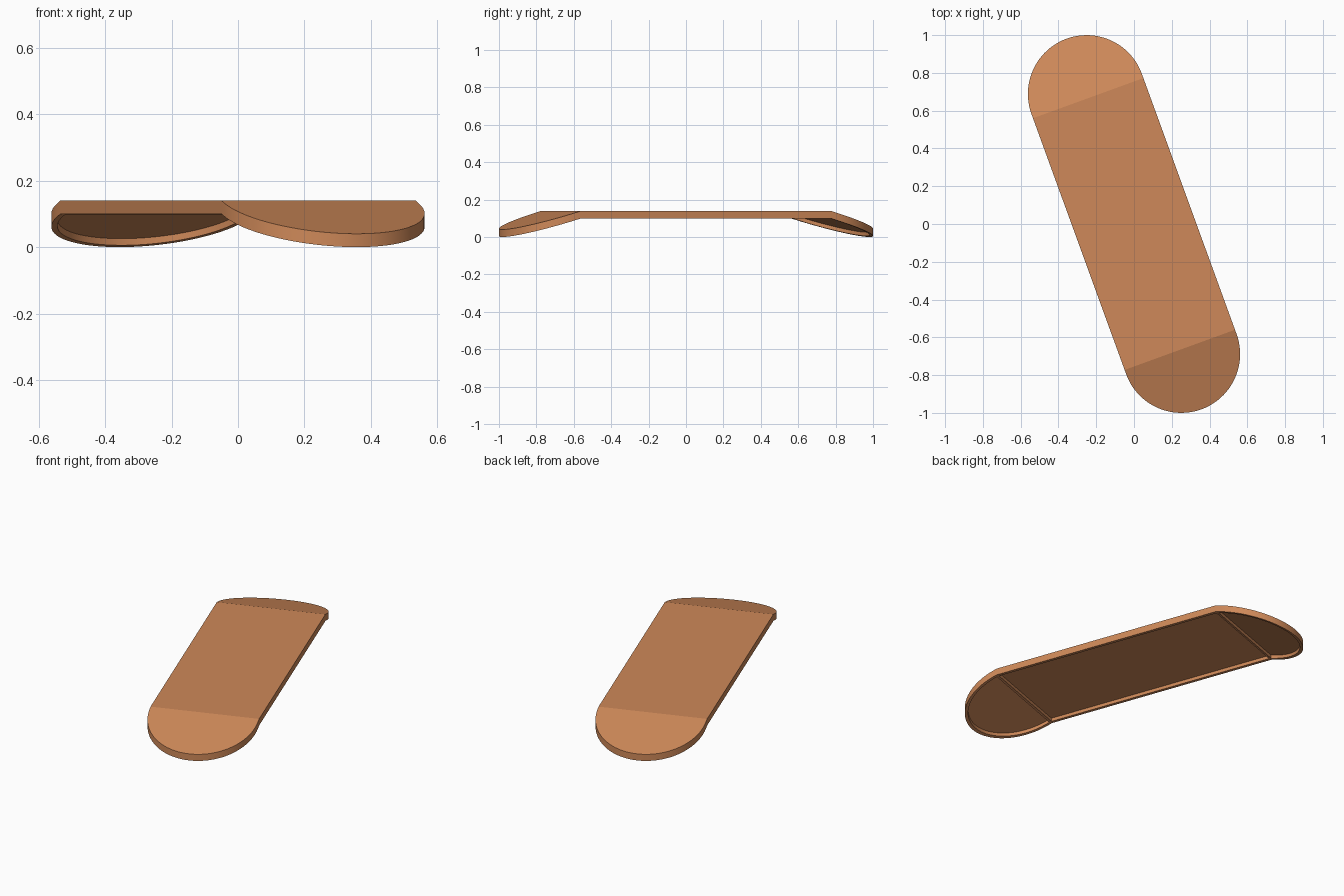
import bpy, bmesh, math

if "Cube" in bpy.data.objects:
    bpy.data.objects.remove(bpy.data.objects["Cube"])

R, HINGE, ARC = 0.311, 0.709, 0.733     # half width, fold position, end arc centre
THICK, BASE, DROP = 0.04, 0.10, 0.10    # plate thickness, flat underside height, end drop
RIM, RIB, DEPTH = 0.018, 0.007, 0.02    # underside rim, half rib at fold, recess depth
ANGLE = math.radians(20)
SEGS = 48


def world(v, s, z):
    # local across (v) / along (s), with the ends sloping down past the folds
    slope = max(0, abs(s) - HINGE) / (ARC + R - HINGE)
    c, k = math.cos(ANGLE), math.sin(ANGLE)
    return (v * c - s * k, v * k + s * c, z + BASE - DROP * slope)


def end_outline(inset, rib, sign):
    w = R - inset
    pts = [(-w, HINGE + rib), (w, HINGE + rib)]
    for i in range(SEGS + 1):
        a = math.pi * i / SEGS
        pts.append((w * math.cos(a), ARC + w * math.sin(a)))
    return [(sign * v, sign * s) for v, s in pts]


def mid_outline(inset, rib):
    w, h = R - inset, HINGE - rib
    return [(-w, -h), (w, -h), (w, h), (-w, h)]


def add_panel(bm, outer, inner, folds):
    # hollow panel: top, outer wall, bottom rim, recess wall, recess floor
    def ring(pts, z):
        return [bm.verts.new(world(v, s, z)) for v, s in pts]
    rings = [ring(outer, THICK), ring(outer, 0), ring(inner, 0), ring(inner, DEPTH)]
    bm.faces.new(rings[0])
    bm.faces.new(rings[3][::-1])
    n = len(outer)
    for level in range(3):
        a, b = rings[level], rings[level + 1]
        for i in range(n):
            j = (i + 1) % n
            if level == 0 and i in folds:
                continue
            bm.faces.new((a[i], b[i], b[j], a[j]))


bm = bmesh.new()
add_panel(bm, mid_outline(0, 0), mid_outline(RIM, RIB), (0, 2))
for sign in (1, -1):
    add_panel(bm, end_outline(0, 0, sign), end_outline(RIM, RIB, sign), (0,))
bmesh.ops.remove_doubles(bm, verts=bm.verts, dist=1e-5)
bmesh.ops.recalc_face_normals(bm, faces=bm.faces)

mesh = bpy.data.meshes.new("folded_plate")
bm.to_mesh(mesh)
bm.free()
plate = bpy.data.objects.new("folded_plate", mesh)
bpy.context.collection.objects.link(plate)

mat = bpy.data.materials.new("orange_brown")
mat.diffuse_color = (0.62, 0.25, 0.10, 1)
mat.use_nodes = True
mat.node_tree.nodes["Principled BSDF"].inputs["Base Color"].default_value = mat.diffuse_color
mesh.materials.append(mat)

bpy.context.view_layer.objects.active = plate
plate.select_set(True)
bpy.ops.object.shade_smooth_by_angle(angle=math.radians(10))
